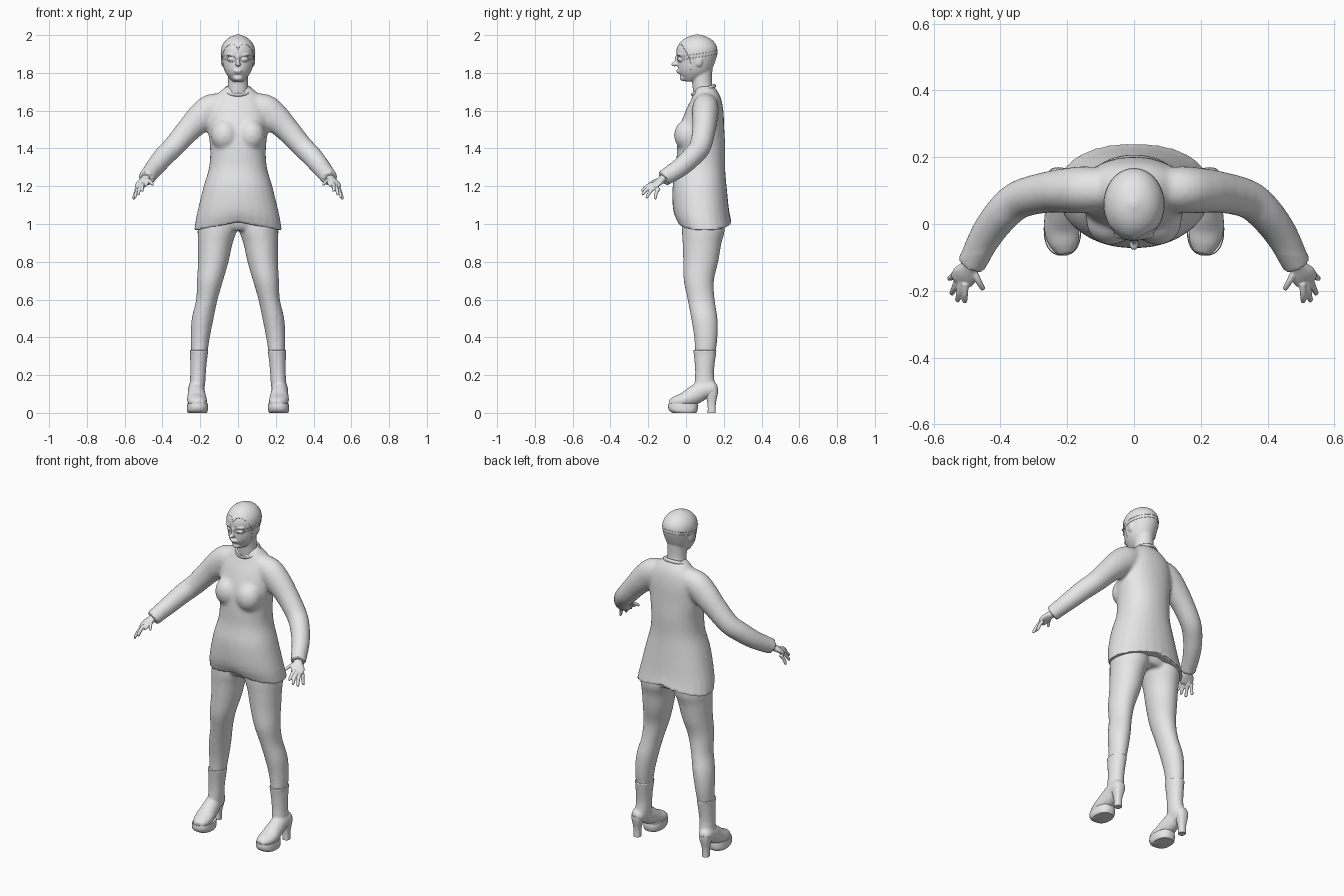
import bpy, bmesh, math
from mathutils import Vector, Matrix
from mathutils.bvhtree import BVHTree

if "Cube" in bpy.data.objects:
    bpy.data.objects.remove(bpy.data.objects["Cube"])

grey = bpy.data.materials.new("plain grey")
grey.use_nodes = True
grey.diffuse_color = (0.8, 0.8, 0.8, 1)
grey.node_tree.nodes["Principled BSDF"].inputs["Base Color"].default_value = (0.8, 0.8, 0.8, 1)


def spline(rows, steps=4):
    """Catmull-Rom interpolation of section rows."""
    rows = [Vector(r) for r in rows]
    out = []
    for i in range(len(rows) - 1):
        b, c = rows[i], rows[i + 1]
        a, d = rows[max(i - 1, 0)], rows[min(i + 2, len(rows) - 1)]
        for k in range(steps):
            t = k / steps
            out.append(b + (c - a) * t / 2 + (a - b * 2.5 + c * 2 - d / 2) * t * t
                       + (b * 1.5 - a / 2 - c * 1.5 + d / 2) * t ** 3)
    return out + [rows[-1]]


def loft(bm, sections, side=1, follow=False, power=2.0, sides=28):
    """Closed tube through (x, y, z, rx, ry) sections."""
    rows = spline(sections)
    centres = [Vector((r[0] * side, r[1], r[2])) for r in rows]
    rings = []
    for i, (c, r) in enumerate(zip(centres, rows)):
        u, v = Vector((1, 0, 0)), Vector((0, 1, 0))
        if follow:
            t = (centres[min(i + 1, len(rows) - 1)] - centres[max(i - 1, 0)]).normalized()
            u = t.cross(Vector((0, 0, 1))).normalized()
            v = u.cross(t)
        ring = []
        for k in range(sides):
            a = math.tau * k / sides
            ca, sa = math.cos(a), math.sin(a)
            p = u * math.copysign(abs(ca) ** (2 / power), ca) * r[3]
            p += v * math.copysign(abs(sa) ** (2 / power), sa) * r[4]
            ring.append(bm.verts.new(c + p))
        rings.append(ring)
    for lo, hi in zip(rings, rings[1:]):
        for k in range(sides):
            n = (k + 1) % sides
            bm.faces.new((lo[k], lo[n], hi[n], hi[k]))
    for ring, c in ((rings[0], centres[0]), (rings[-1], centres[-1])):
        mid = bm.verts.new(c)
        for k in range(sides):
            bm.faces.new((ring[k], ring[(k + 1) % sides], mid))


def ball(bm, centre, size):
    m = Matrix.Translation(centre) @ Matrix.Diagonal((*size, 1))
    bmesh.ops.create_uvsphere(bm, u_segments=20, v_segments=12, radius=1, matrix=m)


def finish(name, bm, voxel=0, smooth=0, keep=lambda p: False, mirror=False):
    """Turn a bmesh into an object, fusing its overlapping pieces if asked."""
    bmesh.ops.recalc_face_normals(bm, faces=bm.faces)
    mesh = bpy.data.meshes.new(name)
    bm.to_mesh(mesh)
    bm.free()
    ob = bpy.data.objects.new(name, mesh)
    bpy.context.collection.objects.link(ob)
    mesh.materials.append(grey)
    bpy.ops.object.select_all(action='DESELECT')
    ob.select_set(True)
    bpy.context.view_layer.objects.active = ob
    if voxel:
        mod = ob.modifiers.new("fuse", 'REMESH')
        mod.mode, mod.voxel_size = 'VOXEL', voxel
        bpy.ops.object.modifier_apply(modifier=mod.name)
        soft = bmesh.new()
        soft.from_mesh(ob.data)
        verts = [v for v in soft.verts if not keep(v.co)]
        for _ in range(smooth):
            bmesh.ops.smooth_vert(soft, verts=verts, factor=0.5, use_axis_x=True,
                                  use_axis_y=True, use_axis_z=True)
        soft.to_mesh(ob.data)
        soft.free()
    bpy.ops.object.shade_smooth_by_angle(angle=math.radians(50))
    if mirror:
        mod = ob.modifiers.new("mirror", 'MIRROR')
        mod.use_mirror_merge = False
        bpy.ops.object.modifier_apply(modifier=mod.name)
    return ob


# Tunic: torso with arched hem, bust and sleeves
bm = bmesh.new()
loft(bm, [(0, .1, .965, .232, .142), (0, .085, 1.03, .222, .147), (0, .077, 1.1, .207, .148),
          (0, .072, 1.2, .182, .143), (0, .077, 1.3, .153, .13), (0, .08, 1.4, .148, .128),
          (0, .083, 1.5, .158, .12), (0, .098, 1.6, .155, .1), (0, .108, 1.67, .125, .076),
          (0, .104, 1.715, .08, .055), (0, .1, 1.73, .06, .045)], power=2.2)
for v in bm.verts:
    if v.co.z < 1.09:
        v.co.z += .045 * max(0, 1 - abs(v.co.x) / .23) * (1.09 - v.co.z) / .125
for s in (1, -1):
    ball(bm, (s * .07, .01, 1.47), (.074, .074, .085))
    loft(bm, [(.07, .105, 1.635, .06, .06), (.14, .103, 1.61, .07, .079), (.2, .1, 1.56, .068, .077),
              (.26, .095, 1.5, .062, .066), (.34, .075, 1.41, .058, .058), (.39, .035, 1.36, .055, .056),
              (.44, -.03, 1.3, .05, .051), (.487, -.12, 1.24, .042, .043)], s, follow=True)
finish("tunic", bm, .009, 7, lambda p: p.z < 1.05 or (abs(p.x) > .43 and p.y < -.09))

# Collar band
bm = bmesh.new()
ring = [Matrix.Rotation(math.tau * i / 32, 4, 'Z') for i in range(32)]
loops = []
for m in ring:
    loops.append([bm.verts.new(m @ Vector((.07 + .006 * math.cos(a), 0, .01 * math.sin(a))))
                  for a in (math.tau * k / 8 for k in range(8))])
for i in range(32):
    a, b = loops[i - 1], loops[i]
    for k in range(8):
        bm.faces.new((a[k - 1], b[k - 1], b[k], a[k]))
bm.transform(Matrix.Translation((0, .093, 1.708)) @ Matrix.Rotation(math.radians(22), 4, 'X')
             @ Matrix.Diagonal((1, .92, 1, 1)))
finish("collar", bm)

# Leggings: pelvis and two legs
bm = bmesh.new()
loft(bm, [(0, .095, .965, .1, .09), (0, .09, 1.0, .19, .105), (0, .085, 1.08, .18, .11)])
for s in (1, -1):
    loft(bm, [(.11, .09, 1.06, .095, .11), (.11, .092, .97, .104, .114), (.12, .085, .9, .092, .103),
              (.131, .078, .8, .081, .093), (.148, .068, .7, .069, .08), (.165, .08, .6, .057, .072),
              (.187, .097, .5, .058, .07), (.2, .105, .4, .051, .062), (.206, .101, .3, .042, .053)], s)
finish("leggings", bm, .009, 4)

# Boots: shaft and foot fused, then platform sole and block heel
bm = bmesh.new()
loft(bm, [(.207, .1, .333, .05, .062), (.207, .1, .31, .047, .059), (.21, .099, .25, .043, .052),
          (.212, .098, .2, .041, .05), (.216, .1, .14, .041, .055), (.22, .1, .11, .036, .05)])
loft(bm, [(.226, .168, .13, .018, .018), (.225, .145, .128, .037, .04), (.222, .09, .12, .043, .05),
          (.219, .04, .092, .048, .05), (.217, -.01, .068, .053, .04), (.21, -.055, .056, .046, .033),
          (.204, -.088, .05, .026, .02)], follow=True)
finish("boots", bm, .006, 4, lambda p: p.z > .322, mirror=True)
bm = bmesh.new()
loft(bm, [(.215, -.008, 0, .05, .062), (.215, -.014, .012, .055, .074),
          (.214, -.016, .03, .056, .079), (.214, -.016, .05, .054, .077)], power=2.4)
finish("platform_soles", bm, mirror=True)
bm = bmesh.new()
loft(bm, [(.229, .136, 0, .02, .021), (.229, .136, .05, .021, .022), (.227, .135, .1, .031, .033),
          (.226, .133, .13, .035, .037)], power=2.6)
finish("boot_heels", bm, mirror=True)

# Hands: palm, four fingers and thumb
bm = bmesh.new()
loft(bm, [(.472, -.095, 1.26, .024, .024), (.49, -.125, 1.237, .025, .02), (.505, -.15, 1.218, .037, .017),
          (.516, -.168, 1.202, .036, .013), (.521, -.177, 1.195, .026, .008)], follow=True)
fingers = [((.532, -.143, 1.19), (.554, -.165, 1.132)), ((.527, -.162, 1.195), (.547, -.211, 1.138)),
           ((.517, -.173, 1.203), (.529, -.233, 1.155)), ((.505, -.177, 1.213), (.507, -.236, 1.174)),
           ((.483, -.135, 1.235), (.45, -.198, 1.208))]
for base, tip in fingers:
    a, b = Vector(base), Vector(tip)
    knuckle = a.lerp(b, .5) + Vector((0, -.003, .005))
    loft(bm, [(*a, .011, .011), (*knuckle, .0095, .0095), (*a.lerp(b, .92), .008, .008),
              (*b, .004, .004)], follow=True, sides=12)
finish("hands", bm, .0035, 2, mirror=True)

# Head, neck and face
bm = bmesh.new()
loft(bm, [(0, .105, 1.64, .066, .055), (0, .093, 1.7, .057, .055), (0, .085, 1.75, .053, .053),
          (0, .08, 1.82, .055, .06)])
loft(bm, [(0, .02, 1.755, .028, .028), (0, .035, 1.772, .046, .055), (0, .045, 1.8, .066, .082),
          (0, .05, 1.83, .078, .093), (0, .057, 1.87, .086, .101), (0, .058, 1.905, .091, .109),
          (0, .059, 1.94, .086, .104), (0, .06, 1.97, .068, .083), (0, .06, 1.99, .042, .052),
          (0, .06, 2.003, .008, .01)])
ball(bm, (0, -.046, 1.868), (.009, .014, .03))
ball(bm, (0, -.061, 1.846), (.014, .018, .012))
ball(bm, (0, -.038, 1.812), (.025, .015, .006))
ball(bm, (0, -.034, 1.802), (.022, .016, .006))
ball(bm, (0, -.015, 1.773), (.026, .018, .016))
for s in (1, -1):
    ball(bm, (s * .034, -.03, 1.872), (.02, .016, .01))
    ball(bm, (s * .033, -.032, 1.895), (.028, .016, .007))
    ball(bm, (s * .082, .068, 1.865), (.009, .02, .032))
head = finish("head", bm, .0045, 3)

# Raised seams on the head: hairline, eye rims and strap
surface = BVHTree.FromPolygons([v.co for v in head.data.vertices],
                               [p.vertices for p in head.data.polygons])


def seam(name, points):
    """Thin line on the head through (angle from the front, height) points."""
    curve = bpy.data.curves.new(name, 'CURVE')
    curve.dimensions, curve.bevel_depth, curve.bevel_resolution = '3D', .0014, 1
    hits = []
    for deg, z in spline(points, 6):
        a = math.radians(deg)
        hit = surface.ray_cast(Vector((0, .055, z)), Vector((math.sin(a), -math.cos(a), 0)))[0]
        if hit:
            hits.append(hit)
    line = curve.splines.new('POLY')
    line.points.add(len(hits) - 1)
    for p, h in zip(line.points, hits):
        p.co = (*h, 1)
    curve.materials.append(grey)
    bpy.context.collection.objects.link(bpy.data.objects.new(name, curve))


for s, word in ((1, "left"), (-1, "right")):
    seam(word + "_hairline", [(0, 1.925), (s * 12, 1.95), (s * 35, 1.945), (s * 55, 1.91),
                              (s * 68, 1.86), (s * 68, 1.815)])
    seam(word + "_eye_rim", [(s * (22 + 16 * math.cos(t)), 1.872 + .015 * math.sin(t))
                             for t in (math.tau * k / 12 for k in range(13))])
    for n, lift in (("upper", .012), ("lower", -.006)):
        seam(f"{word}_{n}_strap", [(s * d, 1.875 + lift + .035 * (d - 38) / 142)
                                   for d in (38, 70, 110, 150, 180)])
